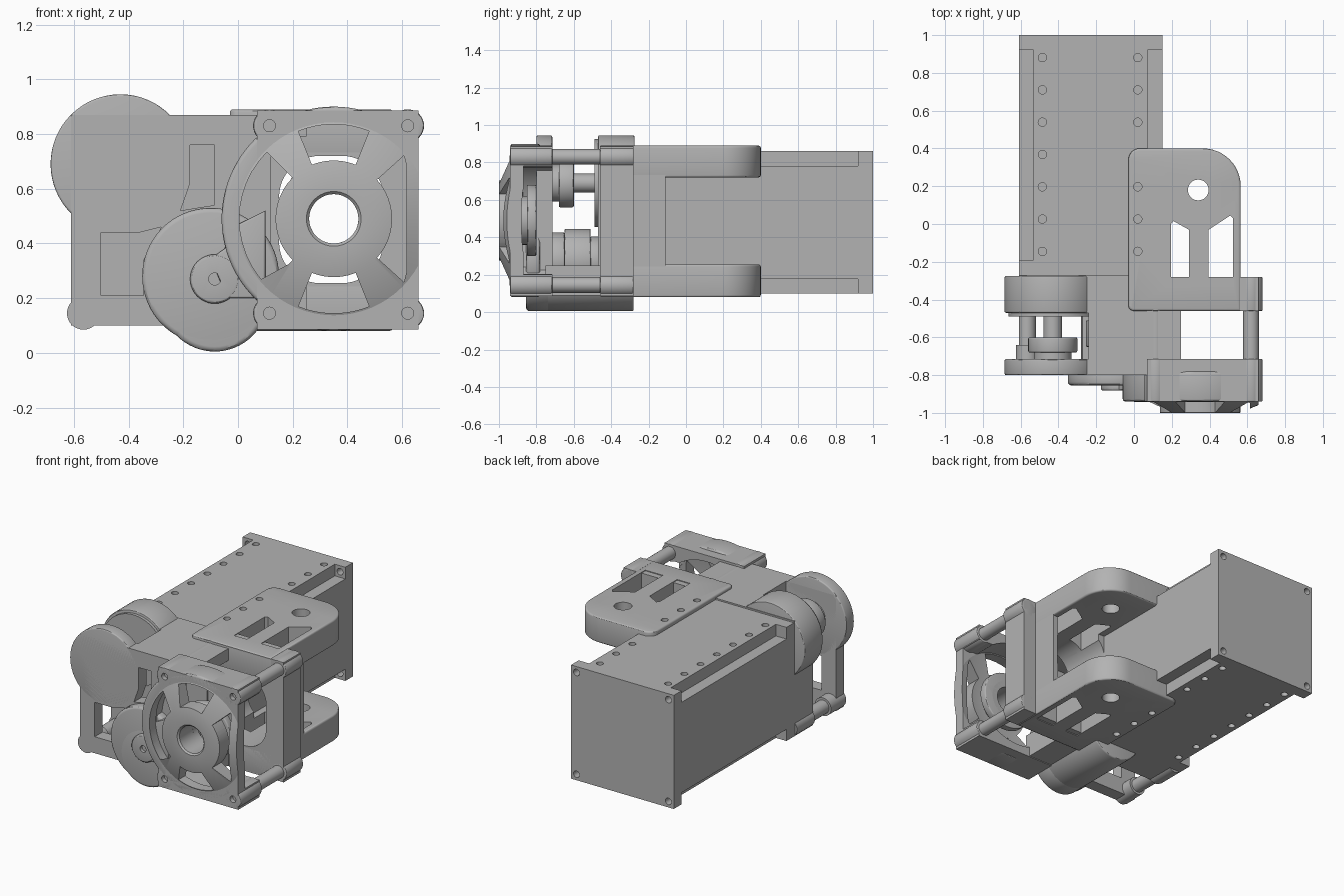
import bpy, bmesh
from math import sin, cos, pi, radians
from mathutils import Vector

default = bpy.data.objects.get("Cube")
if default:
    bpy.data.objects.remove(default, do_unlink=True)

grey = bpy.data.materials.new("machined_grey")
grey.use_nodes = True
colour = (0.45, 0.45, 0.45, 1)
grey.diffuse_color = colour
grey.node_tree.nodes["Principled BSDF"].inputs["Base Color"].default_value = colour
parts = []


def finish(bm, name):
    bmesh.ops.recalc_face_normals(bm, faces=bm.faces)
    mesh = bpy.data.meshes.new(name)
    bm.to_mesh(mesh)
    bm.free()
    mesh.materials.append(grey)
    obj = bpy.data.objects.new(name, mesh)
    bpy.context.collection.objects.link(obj)
    parts.append(obj)
    return obj


def prism(name, pts, a, b, axis="y", bevel=0):
    """Extrude a 2D outline from a to b along y (outline in x,z) or z (outline in x,y)."""
    place = (lambda p, d: (p[0], d, p[1])) if axis == "y" else (lambda p, d: (p[0], p[1], d))
    bm = bmesh.new()
    rings = [[bm.verts.new(place(p, d)) for p in pts] for d in (a, b)]
    caps = [bm.faces.new(r) for r in rings]
    n = len(pts)
    for i in range(n):
        j = (i + 1) % n
        bm.faces.new((rings[0][i], rings[0][j], rings[1][j], rings[1][i]))
    bmesh.ops.recalc_face_normals(bm, faces=bm.faces)
    if bevel:
        edges = [e for f in caps for e in f.edges]
        bmesh.ops.bevel(bm, geom=edges, offset=bevel, segments=3, profile=0.5, affect="EDGES")
    return finish(bm, name)


def circle(x, z, r, n=48):
    return [(x + r * cos(2 * pi * i / n), z + r * sin(2 * pi * i / n)) for i in range(n)]


def rect(x0, z0, x1, z1, radii=(0, 0, 0, 0)):
    """Rectangle with its own radius at each corner, from lower left round to upper left."""
    corners = [(x0, z0, 1, 1), (x1, z0, -1, 1), (x1, z1, -1, -1), (x0, z1, 1, -1)]
    out = []
    for k, ((x, z, sx, sz), r) in enumerate(zip(corners, radii)):
        steps = 12 if r else 0
        for i in range(steps + 1):
            t = pi + k * pi / 2 + (pi / 2) * i / max(steps, 1)
            out.append((x + sx * r + r * cos(t), z + sz * r + r * sin(t)) if r else (x, z))
    return out


def cut(obj, pts, a, b, axis="y"):
    cutter = prism("cutter", pts, a, b, axis)
    parts.remove(cutter)
    mod = obj.modifiers.new("cut", "BOOLEAN")
    mod.operation, mod.solver, mod.object = "DIFFERENCE", "EXACT", cutter
    bpy.context.view_layer.objects.active = obj
    bpy.ops.object.modifier_apply(modifier=mod.name)
    bpy.data.objects.remove(cutter, do_unlink=True)


def revolve(name, profile, cx, cz, n=64):
    bm = bmesh.new()
    rings = [[bm.verts.new((cx + r * cos(2 * pi * i / n), y, cz + r * sin(2 * pi * i / n)))
              for i in range(n)] for r, y in profile]
    for k, ring in enumerate(rings):
        nxt = rings[(k + 1) % len(rings)]
        for i in range(n):
            j = (i + 1) % n
            bm.faces.new((ring[i], ring[j], nxt[j], nxt[i]))
    return finish(bm, name)


# Long rear body with relieved edges, end flange and rows of screw holes
body = prism("rear_body", rect(-0.61, 0.10, 0.15, 0.86), -0.28, 1.0)
for sx in (-1, 1):
    for sz in (-1, 1):
        ex, ez = -0.23 + sx * 0.38, 0.48 + sz * 0.38
        xs = sorted((ex - sx * 0.078, ex + sx * 0.05))
        zs = sorted((ez - sz * 0.078, ez + sz * 0.05))
        cut(body, rect(xs[0], zs[0], xs[1], zs[1]), -0.19, 0.92)
        cut(body, circle(ex - sx * 0.04, ez - sz * 0.04, 0.022, 20), 0.9, 1.05)
hole_ys = [-0.145 + 0.171 * i for i in range(7)]
for y in hole_ys:
    for x in (-0.485, 0.02):
        cut(body, circle(x, y, 0.022, 20), 0.81, 0.95, "z")
        cut(body, circle(x, y, 0.022, 20), 0.02, 0.15, "z")

# Fork bracket: two arms and the web between them
for name, z0, z1, h0, h1 in (("upper_arm", 0.72, 0.89, 0.81, 0.95),
                             ("lower_arm", 0.08, 0.255, 0.02, 0.15)):
    arm = prism(name, rect(-0.03, -0.46, 0.565, 0.4, (0.03, 0, 0.2, 0.06)), z0, z1, "z", 0.012)
    cut(arm, circle(0.34, 0.18, 0.055, 32), 0, 1, "z")
    cut(arm, [(0.195, -0.32), (0.29, -0.32), (0.29, -0.03), (0.21, 0.015), (0.195, 0)], 0, 1, "z")
    cut(arm, [(0.395, -0.32), (0.525, -0.32), (0.525, 0.03), (0.51, 0.045), (0.395, -0.03)], 0, 1, "z")
    for y in hole_ys[:3]:
        cut(arm, circle(0.02, y, 0.022, 20), h0, h1, "z")
opening = rect(0.15, 0.255, 0.53, 0.72, (0.15,) * 4)
web = prism("fork_web", rect(0.0, 0.2, 0.565, 0.78), -0.45, -0.11)
cut(web, opening, -0.6, 0)
for x0, x1 in ((0.195, 0.29), (0.395, 0.525)):
    cut(web, rect(x0, -0.32, x1, 0), 0.6, 0.9, "z")
    cut(web, rect(x0, -0.32, x1, 0), 0.1, 0.37, "z")

# Square frames at front and back of the open cage
CX, CZ = 0.35, 0.49
rear_frame = prism("rear_frame", rect(0.07, 0.085, 0.66, 0.885), -0.46, -0.28)
cut(rear_frame, opening, -0.6, 0)
front_frame = prism("front_frame", rect(0.07, 0.085, 0.66, 0.885), -0.94, -0.715)
fan_disc = prism("round_shroud", circle(CX, CZ, 0.41, 96), -0.94, -0.78, bevel=0.015)
cut(fan_disc, rect(0.6, 0, 1, 1), -1.1, -0.5)
for obj in (front_frame, fan_disc):
    cut(obj, circle(CX, CZ, 0.352, 64), -1.1, -0.5)
    cut(obj, rect(0.5, 0.2, 0.8, 0.78), -0.87, -0.6)
for x in (0.115, 0.62):
    for z in (0.145, 0.83):
        boss = prism("front_boss", circle(x, z, 0.06, 32), -0.94, -0.715, bevel=0.006)
        for obj in (boss, front_frame, fan_disc):
            cut(obj, circle(x, z, 0.022, 20), -1.0, -0.91)
        prism("rear_boss", circle(x, z, 0.06, 32), -0.46, -0.28, bevel=0.006)
        prism("cage_rod", circle(x, z, 0.042, 24), -0.73, -0.45)

# Conical hub with four windows between its spokes
hub = revolve("spoked_hub", [(0.09, -0.8), (0.09, -0.99), (0.1, -1.0), (0.21, -1.0), (0.36, -0.937),
                             (0.36, -0.87), (0.21, -0.9), (0.13, -0.9), (0.13, -0.8)], CX, CZ)
cut(hub, rect(0.66, 0, 1, 1), -1.1, -0.5)
for mid, half in ((0, 42), (90, 22), (180, 45), (270, 22)):
    angles = [radians(mid - half + half * i / 6) for i in range(13)]
    outline = [(CX + 0.213 * cos(t), CZ + 0.213 * sin(t)) for t in angles]
    outline += [(min(CX + 0.345 * cos(t), 0.615), CZ + 0.345 * sin(t)) for t in reversed(angles)]
    cut(hub, outline, -1.1, -0.8)
bearing = prism("inner_disc", circle(CX, CZ, 0.19), -0.85, -0.8, bevel=0.008)
cut(bearing, circle(CX, CZ, 0.09), -1, -0.7)

# Drive housing plates with their round motor ends
MX, MZ = -0.43, 0.69
front_plate = prism("housing_front_plate", rect(-0.61, 0.1, 0.12, 0.87), -0.8, -0.715)
front_round = prism("housing_front_round", circle(MX, MZ, 0.255, 64), -0.8, -0.715, bevel=0.008)
for obj in (front_plate, front_round):
    cut(obj, [(-0.21, 0.52), (-0.15, 0.53), (-0.085, 0.54), (-0.085, 0.76), (-0.175, 0.76),
              (-0.175, 0.62)], -0.9, -0.6)
    cut(obj, [(-0.5, 0.21), (-0.345, 0.21), (-0.345, 0.34), (-0.28, 0.46), (-0.36, 0.44),
              (-0.5, 0.44)], -0.9, -0.6)
prism("housing_rear_plate", rect(-0.61, 0.1, 0.1, 0.87), -0.47, -0.27)
prism("motor_drum", circle(MX, MZ, 0.255, 64), -0.47, -0.275, bevel=0.008)
prism("motor_lip", circle(MX, MZ, 0.235, 64), -0.49, -0.46)
prism("pulley", circle(MX, MZ, 0.13), -0.68, -0.6, bevel=0.008)
prism("pulley_flange", circle(MX, MZ, 0.1), -0.72, -0.68)
prism("motor_shaft", circle(MX, MZ, 0.05, 32), -0.72, -0.47)
prism("housing_top_wall", rect(-0.24, 0.79, 0.25, 0.87), -0.75, -0.44)
prism("housing_floor", rect(-0.24, 0.09, 0.25, 0.25), -0.75, -0.44)
for y0, y1, r in ((-0.8, -0.64, 0.06), (-0.65, -0.46, 0.045), (-0.47, -0.28, 0.06)):
    prism("corner_post", circle(-0.565, 0.145, r, 32), y0, y1)

# Gear covers on the front, with the lower trough running back
prism("gear_cover", circle(-0.1, 0.28, 0.25, 64), -0.855, -0.78, bevel=0.018)
lower_cover = prism("lower_gear_cover", circle(-0.085, 0.2, 0.195, 64), -0.855, -0.72, bevel=0.018)
trough = prism("lower_trough", circle(-0.085, 0.2, 0.195, 64), -0.75, -0.28, bevel=0.01)
cut(trough, rect(-0.5, 0.25, 0.5, 0.6), -0.9, -0.1)
axle_boss = prism("axle_boss", circle(-0.085, 0.27, 0.09), -0.882, -0.84, bevel=0.012)
cut(axle_boss, circle(-0.085, 0.27, 0.022, 20), -0.95, -0.86)
prism("raised_cover", [(-0.04, 0.2), (0.1, 0.2), (0.1, 0.52), (0.0, 0.47), (-0.05, 0.38),
                       (-0.1, 0.345)], -0.88, -0.8, bevel=0.008)
for y0, y1, r in ((-0.72, -0.65, 0.15), (-0.65, -0.51, 0.17), (-0.51, -0.46, 0.13)):
    prism("inner_gear", circle(-0.085, 0.275, r), y0, y1, bevel=0.006)

# Smooth the round surfaces and keep the edges crisp
bpy.ops.object.select_all(action="DESELECT")
for obj in parts:
    obj.select_set(True)
bpy.context.view_layer.objects.active = parts[0]
bpy.ops.object.shade_smooth_by_angle(angle=radians(30))
